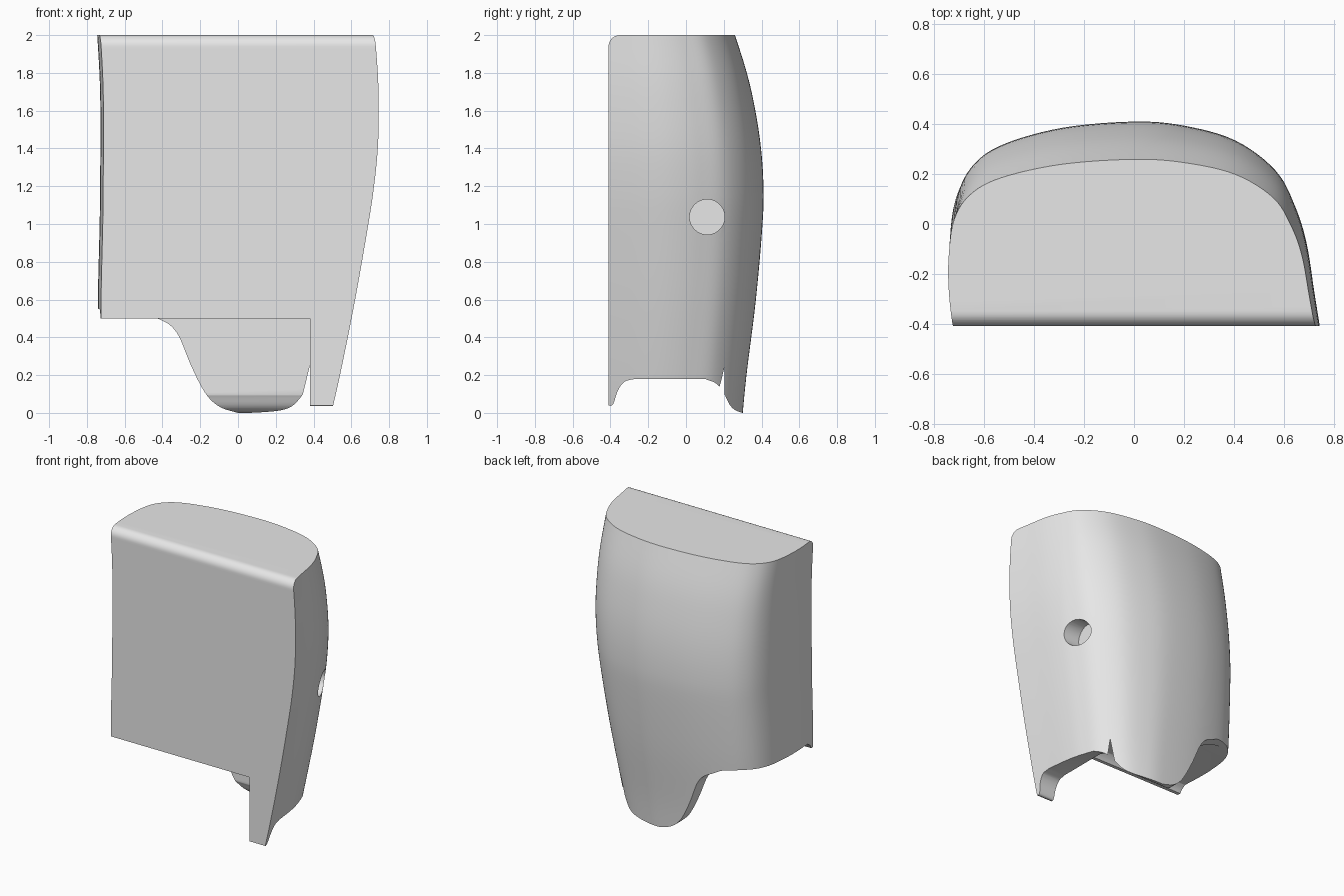
import bpy, bmesh, math
from mathutils import Vector, Matrix

cube = bpy.data.objects.get("Cube")
if cube:
    bpy.data.objects.remove(cube, do_unlink=True)

grey = bpy.data.materials.new("plain_grey")
grey.use_nodes = True
grey.diffuse_color = (0.8, 0.8, 0.8, 1)
grey.node_tree.nodes["Principled BSDF"].inputs["Base Color"].default_value = (0.8, 0.8, 0.8, 1)


def smooth_path(points, steps=6):
    """Smooth curve through the given points."""
    pts = [Vector(p) for p in points]
    pts = [2 * pts[0] - pts[1]] + pts + [2 * pts[-1] - pts[-2]]
    out = []
    for a, b, c, d in zip(pts, pts[1:], pts[2:], pts[3:]):
        for i in range(steps):
            t = i / steps
            out.append(0.5 * (2 * b + (c - a) * t + (2 * a - 5 * b + 4 * c - d) * t ** 2
                              + (3 * b - a - 3 * c + d) * t ** 3))
    return out + [pts[-2]]


def finish(bm, name):
    bmesh.ops.recalc_face_normals(bm, faces=bm.faces)
    mesh = bpy.data.meshes.new(name)
    bm.to_mesh(mesh)
    bm.free()
    mesh.materials.append(grey)
    obj = bpy.data.objects.new(name, mesh)
    bpy.context.collection.objects.link(obj)
    return obj


def loft(rings, name):
    """Closed solid through a stack of matching rings."""
    bm = bmesh.new()
    loops = [[bm.verts.new(p) for p in ring] for ring in rings]
    for low, high in zip(loops, loops[1:]):
        for i in range(len(low)):
            j = (i + 1) % len(low)
            bm.faces.new((low[i], low[j], high[j], high[i]))
    bm.faces.new(loops[0])
    bm.faces.new(loops[-1])
    return finish(bm, name)


def prism(profile, axis, start, end, name):
    """Extrude an outline along x (outline in y, z) or y (outline in x, z)."""
    def place(p, d):
        return (d, p[0], p[1]) if axis == "x" else (p[0], d, p[1])
    return loft([[place(p, d) for p in profile] for d in (start, end)], name)


def cut(obj, tool, operation):
    tool.hide_render = True
    mod = obj.modifiers.new(tool.name, "BOOLEAN")
    mod.operation, mod.object, mod.solver = operation, tool, "EXACT"
    bpy.ops.object.select_all(action="DESELECT")
    bpy.context.view_layer.objects.active = obj
    obj.select_set(True)
    bpy.ops.object.modifier_apply(modifier=mod.name)
    bpy.data.objects.remove(tool, do_unlink=True)


FRONT = -0.41

# Bulging body: one D-shaped outline scaled by height
outline = smooth_path([(1, 0), (0.97, 0.18), (0.93, 0.42), (0.87, 0.6), (0.77, 0.77),
                       (0.56, 0.91), (0.28, 0.98), (0, 1), (-0.4, 0.97), (-0.73, 0.89),
                       (-0.9, 0.79), (-0.99, 0.64), (-1.02, 0.42), (-1.02, 0.22), (-1, 0)])
# height, right reach, left reach, back reach
sizes = smooth_path([(-0.06, 0.48, 0.725, 0.295), (0.2, 0.54, 0.725, 0.32),
                     (0.6, 0.62, 0.725, 0.37), (1.0, 0.69, 0.716, 0.405),
                     (1.2, 0.72, 0.714, 0.41), (1.4, 0.74, 0.712, 0.397),
                     (1.6, 0.745, 0.712, 0.367), (1.8, 0.74, 0.717, 0.322),
                     (2.06, 0.72, 0.732, 0.24)], 4)
rings = [[(u * (right if u > 0 else left), FRONT + f * (back - FRONT), z) for u, f in outline]
         for z, right, left, back in sizes]
body = loft(rings, "body_shell")

# Side silhouette: rounded top front edge and arched underside
r = 0.06
top_edge = [(FRONT + r - r * math.sin(a), 2 - r + r * math.cos(a))
            for a in (i * math.pi / 16 for i in range(9))]
arch = smooth_path([(-0.4, 0.037), (-0.384, 0.05), (-0.36, 0.12), (-0.325, 0.165), (-0.27, 0.18)], 4)
arch += smooth_path([(0.1, 0.18), (0.16, 0.155), (0.2, 0.105), (0.23, 0.045),
                     (0.26, 0.015), (0.3, 0)], 4)
side = [(0.6, 2)] + top_edge + [(FRONT, 0.04)] + arch + [(0.6, 0)]
cut(body, prism(side, "x", -1, 1, "side_silhouette"), "INTERSECT")

# Deep notch under the front panel, leaving a front lip, a leg and a back tongue
notch = [(-0.6, 0.5), (-0.385, 0.5), (-0.37, 0.525), (-0.34, 0.547), (-0.3, 0.55),
         (0.205, 0.55), (0.205, -0.2), (-0.6, -0.2)]
cut(body, prism(notch, "x", -1, 0.38, "front_notch"), "DIFFERENCE")

# Flowing edge on the tongue
flow = smooth_path([(-0.62, 0.55), (-0.5, 0.535), (-0.426, 0.5), (-0.36, 0.465), (-0.31, 0.4),
                    (-0.257, 0.27), (-0.2, 0.15), (-0.15, 0.075), (-0.087, 0.027), (0, 0)], 4)
tongue = [(-1, 0.55)] + flow + [(0, -0.2), (-1, -0.2)]
cut(body, prism(tongue, "y", 0.1, 0.8, "tongue_cut"), "DIFFERENCE")

# Blind round hole in the side
hole = [(0.112 + 0.093 * math.cos(a), 1.037 + 0.093 * math.sin(a))
        for a in (i * math.tau / 40 for i in range(40))]
cut(body, prism(hole, "x", 0.5, 0.95, "side_hole"), "DIFFERENCE")

bpy.ops.object.shade_smooth_by_angle(angle=math.radians(30))
